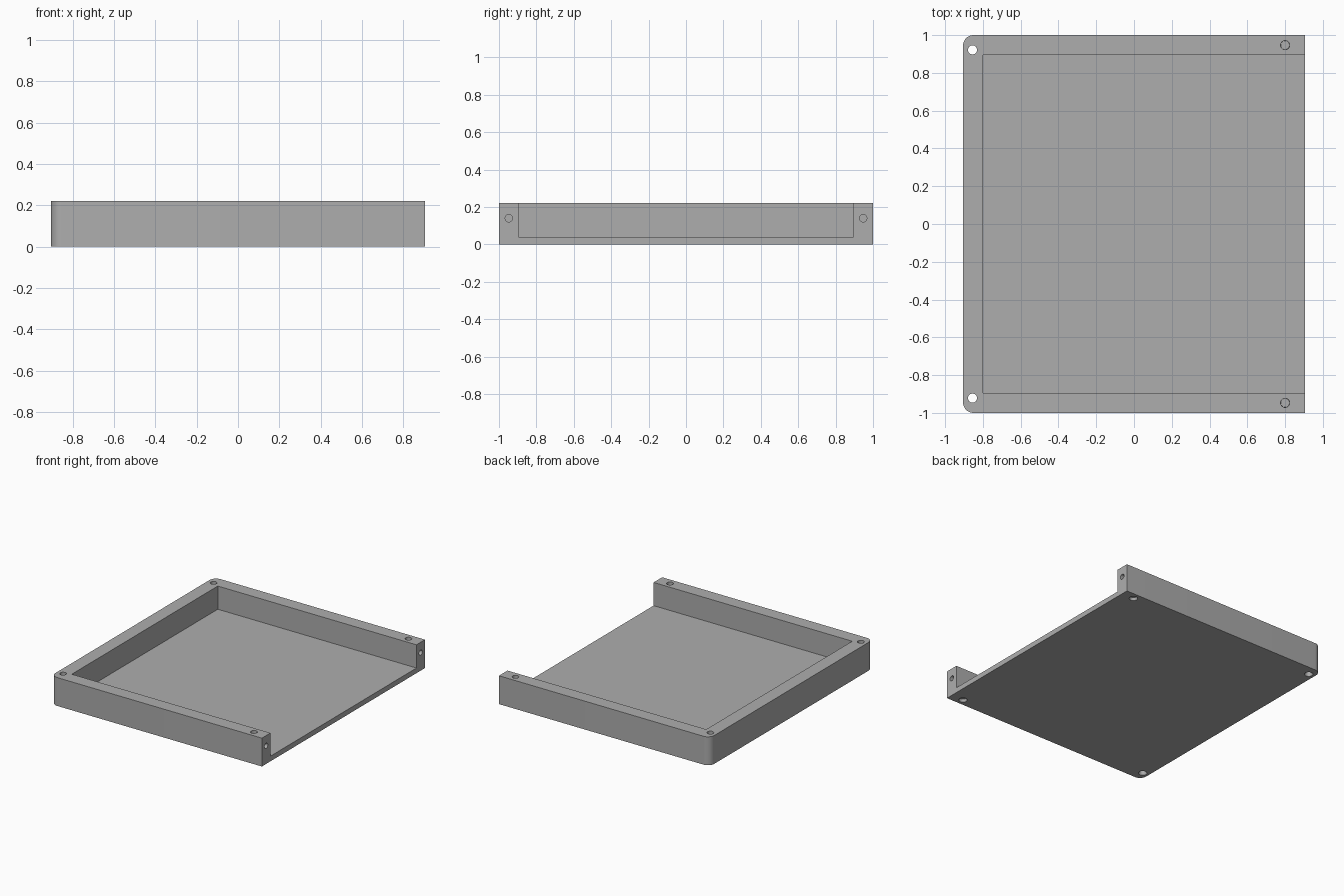
import bpy
import bmesh
import math
from mathutils import Matrix, Vector

if "Cube" in bpy.data.objects:
    bpy.data.objects.remove(bpy.data.objects["Cube"])

HALF_X, HALF_Y, HEIGHT = 0.905, 1.0, 0.22
WALL, FLOOR, CORNER = 0.105, 0.04, 0.055

grey = bpy.data.materials.new("mid grey")
grey.use_nodes = True
colour = (0.42, 0.42, 0.42, 1)
grey.diffuse_color = colour
grey.node_tree.nodes["Principled BSDF"].inputs["Base Color"].default_value = colour


def finish(name, bm):
    mesh = bpy.data.meshes.new(name)
    bmesh.ops.recalc_face_normals(bm, faces=bm.faces)
    bm.to_mesh(mesh)
    bm.free()
    mesh.materials.append(grey)
    obj = bpy.data.objects.new(name, mesh)
    bpy.context.collection.objects.link(obj)
    return obj


def box(name, low, high, rounded=0):
    """Box between two corners; optionally rounds the upright edges on -x."""
    low, high = Vector(low), Vector(high)
    bm = bmesh.new()
    bmesh.ops.create_cube(bm, size=1)
    bmesh.ops.scale(bm, vec=high - low, verts=bm.verts)
    bmesh.ops.translate(bm, vec=(low + high) / 2, verts=bm.verts)
    if rounded:
        edges = [e for e in bm.edges if all(v.co.x < 0 for v in e.verts)
                 and abs(e.verts[0].co.z - e.verts[1].co.z) > 0.01]
        bmesh.ops.bevel(bm, geom=edges, offset=rounded, segments=8,
                        profile=0.5, affect='EDGES')
    return finish(name, bm)


def drill(name, centre, r1, r2, depth, axis='Z'):
    bm = bmesh.new()
    turn = Matrix.Rotation(math.pi / 2, 4, 'Y') if axis == 'X' else Matrix()
    bmesh.ops.create_cone(bm, cap_ends=True, segments=32, radius1=r1, radius2=r2,
                          depth=depth, matrix=Matrix.Translation(centre) @ turn)
    return finish(name, bm)


# Tray block with two rounded corners
tray = box("tray", (-HALF_X, -HALF_Y, 0), (HALF_X, HALF_Y, HEIGHT), CORNER)

# Hollow that is open at the top and on the +x end
cutters = [box("hollow_cutter", (-HALF_X + WALL, -HALF_Y + WALL, FLOOR),
               (HALF_X + 0.1, HALF_Y - WALL, HEIGHT + 0.1))]

# Upright screw holes with countersunk undersides, and screw holes in the wall ends
for side in (-1, 1):
    for x, y in ((-0.855, 0.922), (0.80, 0.947)):
        cutters.append(drill("screw_hole_cutter", (x, side * y, HEIGHT / 2),
                             0.024, 0.024, HEIGHT + 0.1))
        cutters.append(drill("countersink_cutter", (x, side * y, 0.005),
                             0.034, 0.023, 0.03))
    cutters.append(drill("end_hole_cutter", (HALF_X, side * 0.947, 0.14),
                         0.02, 0.02, 0.14, 'X'))

bpy.context.view_layer.objects.active = tray
for cutter in cutters:
    mod = tray.modifiers.new("cut", 'BOOLEAN')
    mod.operation = 'DIFFERENCE'
    mod.solver = 'EXACT'
    mod.object = cutter
    bpy.ops.object.modifier_apply(modifier=mod.name)
    bpy.data.objects.remove(cutter)

# Smooth the curved corners and bores while the plates stay crisp
bpy.ops.object.select_all(action='DESELECT')
tray.select_set(True)
bpy.ops.object.shade_smooth_by_angle(angle=math.radians(30))
